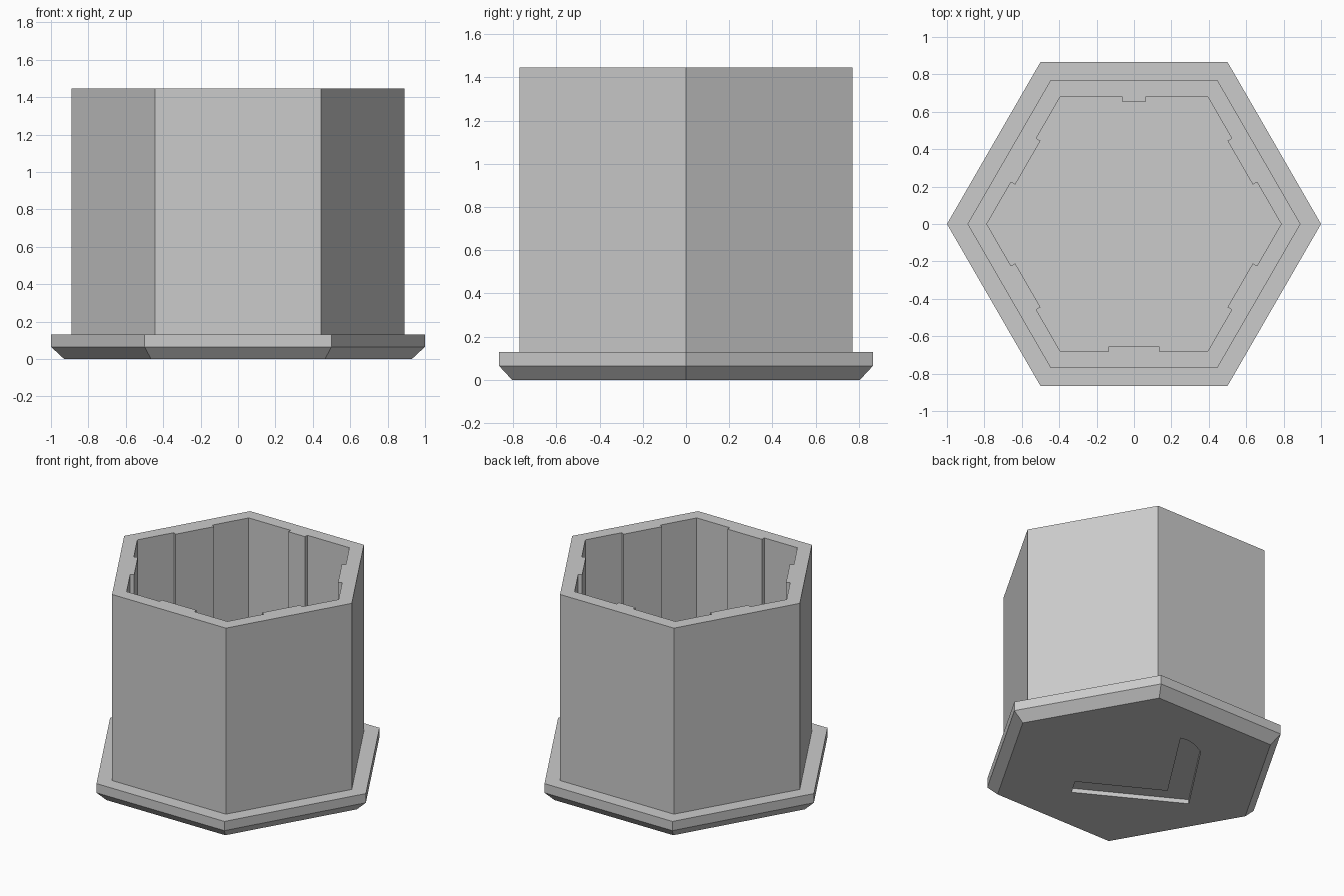
import bpy
import bmesh
from math import cos, sin, pi, radians
from mathutils import Vector, Matrix

cube = bpy.data.objects.get("Cube")
if cube:
    bpy.data.objects.remove(cube, do_unlink=True)

# Single grey plastic
grey = bpy.data.materials.new("grey_plastic")
grey.use_nodes = True
colour = (0.6, 0.6, 0.6, 1.0)
grey.diffuse_color = colour
grey.node_tree.nodes["Principled BSDF"].inputs["Base Color"].default_value = colour

SHOULDER_Z = 0.13
TOP_Z = 1.445


def hexagon(radius):
    return [(radius * cos(i * pi / 3), radius * sin(i * pi / 3)) for i in range(6)]


def loft(name, sections):
    """Closed solid through (outline, height) sections with equal point counts."""
    bm = bmesh.new()
    rings = [[bm.verts.new((x, y, z)) for x, y in outline] for outline, z in sections]
    for low, high in zip(rings, rings[1:]):
        for i in range(len(low)):
            j = (i + 1) % len(low)
            bm.faces.new((low[i], low[j], high[j], high[i]))
    bm.faces.new(rings[0][::-1])
    bm.faces.new(rings[-1])
    bmesh.ops.recalc_face_normals(bm, faces=bm.faces)
    mesh = bpy.data.meshes.new(name)
    bm.to_mesh(mesh)
    bm.free()
    mesh.materials.append(grey)
    obj = bpy.data.objects.new(name, mesh)
    bpy.context.collection.objects.link(obj)
    return obj


def cut(target, cutter):
    mod = target.modifiers.new("cut", 'BOOLEAN')
    mod.operation = 'DIFFERENCE'
    mod.solver = 'EXACT'
    mod.object = cutter
    bpy.context.view_layer.objects.active = target
    bpy.ops.object.modifier_apply(modifier=mod.name)
    bpy.data.objects.remove(cutter, do_unlink=True)


def ribbed_outline(radius, depth):
    """Hexagon whose sides step inward at the middle, leaving a rib on each wall."""
    apothem = radius * cos(pi / 6)
    points = []
    for side in range(6):
        half = 0.065 if side == 1 else 0.135   # the back rib is narrower
        turn = Matrix.Rotation(radians(30 + 60 * side), 2)
        local = [(apothem, -radius / 2), (apothem, -half), (apothem - depth, -half),
                 (apothem - depth, half), (apothem, half)]
        points += [tuple(turn @ Vector(p)) for p in local]
    return points


# Flanged base with chamfered underside
base = loft("base", [(hexagon(0.93), 0), (hexagon(1.0), 0.065), (hexagon(1.0), SHOULDER_Z)])

# Shallow bent groove underneath
groove = [(-0.55, -0.11), (0.12, -0.48), (0.19, -0.36), (-0.34, -0.07),
          (0.03, 0.50), (-0.03, 0.51), (-0.10, 0.49), (-0.18, 0.45)]
cut(base, loft("groove_cutter", [(groove, -0.1), (groove, 0.03)]))

# Hollow hexagonal wall with inner ribs
wall = loft("wall", [(hexagon(0.89), SHOULDER_Z), (hexagon(0.89), TOP_Z)])
cavity = ribbed_outline(0.787, 0.026)
cut(wall, loft("cavity_cutter", [(cavity, 0), (cavity, TOP_Z + 0.1)]))
